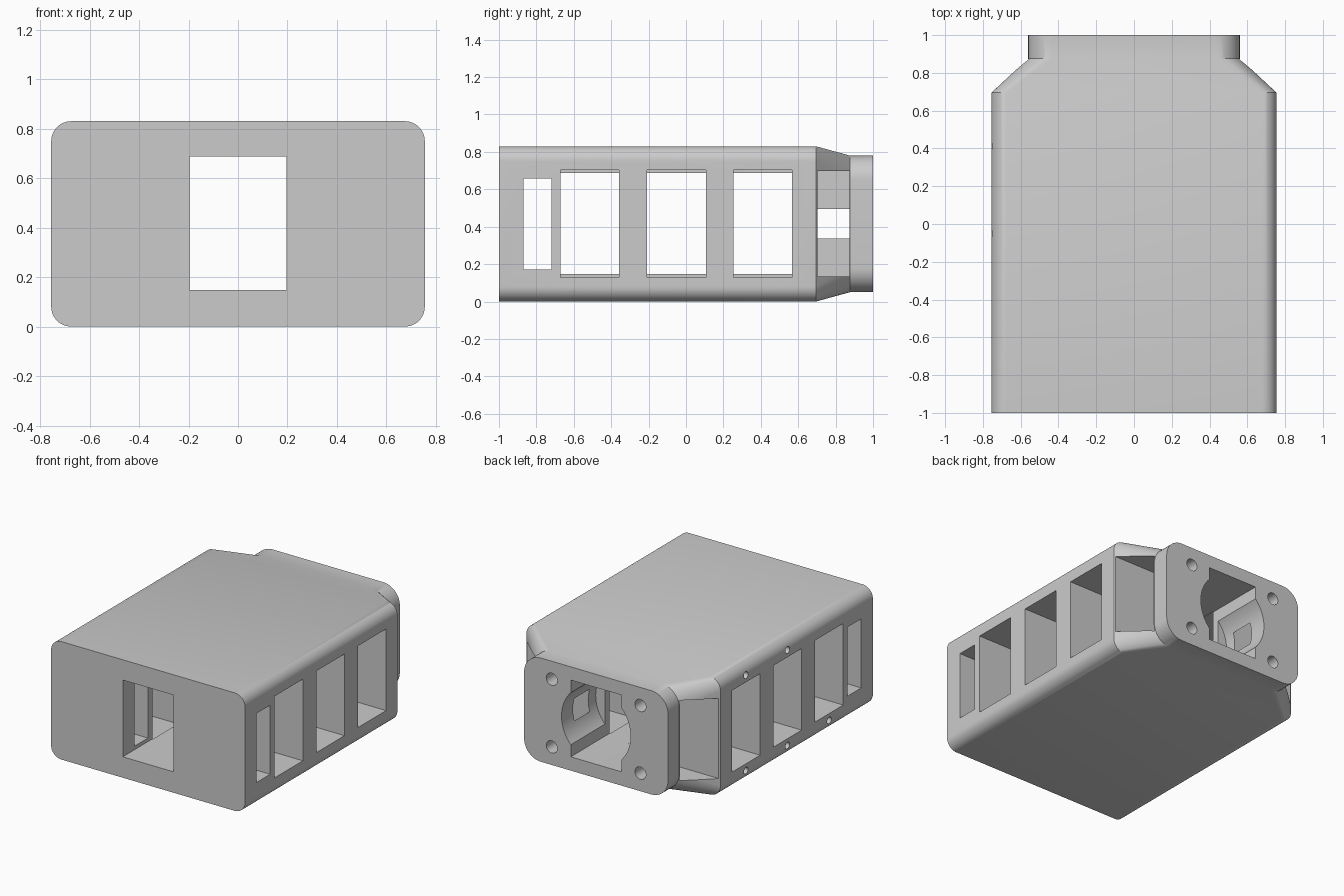
import bpy
import bmesh
import math

cube = bpy.data.objects.get("Cube")
if cube:
    bpy.data.objects.remove(cube, do_unlink=True)

MID = 0.415  # height of the long axis

grey = bpy.data.materials.new("plain grey")
grey.use_nodes = True
grey.diffuse_color = (0.6, 0.6, 0.6, 1)
grey.node_tree.nodes["Principled BSDF"].inputs["Base Color"].default_value = (0.6, 0.6, 0.6, 1)


def link(bm, name):
    bmesh.ops.recalc_face_normals(bm, faces=bm.faces)
    mesh = bpy.data.meshes.new(name)
    bm.to_mesh(mesh)
    bm.free()
    mesh.materials.append(grey)
    obj = bpy.data.objects.new(name, mesh)
    bpy.context.collection.objects.link(obj)
    return obj


def rounded_ring(bm, y, half_w, half_h, radius, steps=12):
    """Rounded rectangle across the long axis."""
    ring = []
    for corner, (sx, sz) in enumerate(((1, 1), (-1, 1), (-1, -1), (1, -1))):
        for i in range(steps + 1):
            a = math.pi / 2 * (corner + i / steps)
            ring.append(bm.verts.new((sx * (half_w - radius) + radius * math.cos(a), y,
                                      MID + sz * (half_h - radius) + radius * math.sin(a))))
    return ring


def loft(name, sections):
    bm = bmesh.new()
    rings = [rounded_ring(bm, *s) for s in sections]
    for a, b in zip(rings, rings[1:]):
        for i in range(len(a)):
            j = (i + 1) % len(a)
            bm.faces.new((a[i], a[j], b[j], b[i]))
    bm.faces.new(rings[0])
    bm.faces.new(rings[-1])
    return link(bm, name)


def box(name, x, y, z):
    bm = bmesh.new()
    bmesh.ops.create_cube(bm, size=1)
    for v in bm.verts:
        v.co = [r[0] if c < 0 else r[1] for c, r in zip(v.co, (x, y, z))]
    return link(bm, name)


def cylinder(name, axis, start, end, a, z, radius, sides):
    """Cylinder along x or y; a is the position on the other flat axis."""
    bm = bmesh.new()
    bmesh.ops.create_cone(bm, cap_ends=True, segments=sides, radius1=radius,
                          radius2=radius, depth=abs(end - start))
    mid = (start + end) / 2
    for v in bm.verts:
        p, q, r = v.co
        v.co = (mid + r, a + p, z + q) if axis == "x" else (a + p, mid + r, z + q)
    return link(bm, name)


# Body with tapered neck and end flange
body = loft("housing_body", [(-1, 0.755, 0.415, 0.08), (0.695, 0.755, 0.415, 0.08),
                             (0.877, 0.56, 0.365, 0.13), (1, 0.56, 0.365, 0.13)])

# Central duct and round bore at the back
cutters = [box("duct_cutter", (-0.197, 0.197), (-1.1, 1.1), (0.147, 0.687)),
           cylinder("bore_cutter", "y", 0.62, 1.1, 0, MID, 0.269, 64)]

# Side pockets: narrow slot, three windows, neck recess
for s in (-1, 1):
    for y0, y1, half_h, inner in ((-0.87, -0.72, 0.243, 0.15), (-0.67, -0.357, 0.287, 0.193),
                                  (-0.208, 0.106, 0.287, 0.193), (0.254, 0.568, 0.287, 0.193),
                                  (0.703, 0.873, 0.282, 0.257)):
        cutters.append(box("pocket_cutter", sorted((s * inner, s * 0.9)), (y0, y1),
                           (MID - half_h, MID + half_h)))
    for t in (-1, 1):
        # Small screw holes in the sides
        for y in (-0.515, -0.051, 0.411):
            cutters.append(cylinder("side_hole_cutter", "x", s * 0.6, s * 0.9, y,
                                    MID + t * 0.336, 0.024, 20))
        # Flange bolt holes
        cutters.append(cylinder("flange_hole_cutter", "y", 0.84, 1.1, s * 0.345,
                                MID + t * 0.238, 0.043, 28))

for cutter in cutters:
    cutter.hide_render = True
    mod = body.modifiers.new("cut", "BOOLEAN")
    mod.operation = "DIFFERENCE"
    mod.solver = "EXACT"
    mod.object = cutter

# Bake the cuts and drop the cutters
graph = bpy.context.evaluated_depsgraph_get()
mesh = bpy.data.meshes.new_from_object(body.evaluated_get(graph))
body.modifiers.clear()
body.data = mesh
for cutter in cutters:
    bpy.data.objects.remove(cutter, do_unlink=True)
mesh.materials.clear()
mesh.materials.append(grey)
for p in mesh.polygons:
    p.material_index = 0

bpy.ops.object.select_all(action="DESELECT")
body.select_set(True)
bpy.context.view_layer.objects.active = body
bpy.ops.object.shade_smooth_by_angle(angle=math.radians(30))
